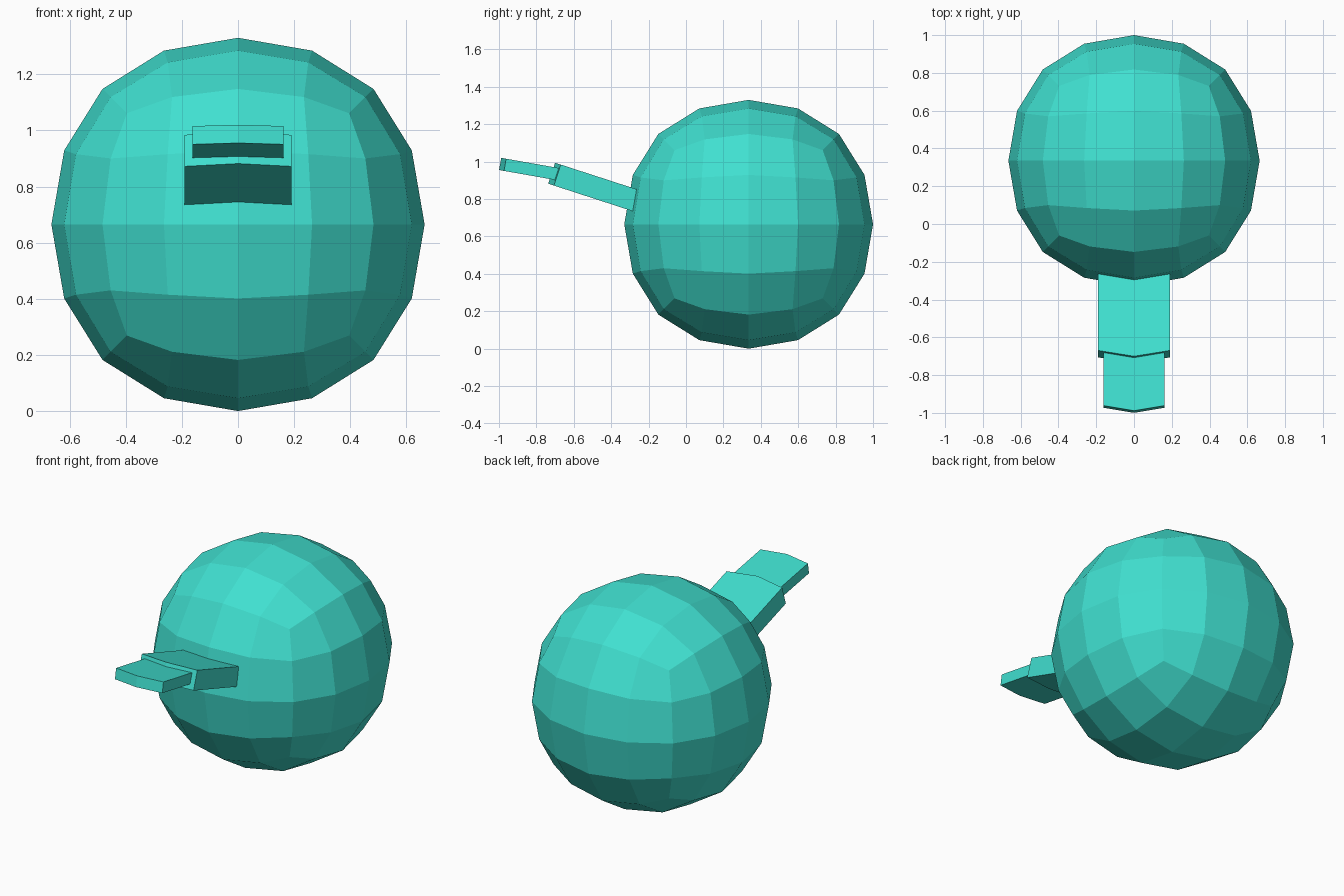
import bpy, bmesh, math
from mathutils import Matrix, Vector

if "Cube" in bpy.data.objects:
    bpy.data.objects.remove(bpy.data.objects["Cube"])

mat = bpy.data.materials.new("turquoise")
mat.diffuse_color = (0.051, 0.745, 0.631, 1)
mat.use_nodes = True
mat.node_tree.nodes["Principled BSDF"].inputs["Base Color"].default_value = mat.diffuse_color


def add_object(name, bm):
    mesh = bpy.data.meshes.new(name)
    bmesh.ops.recalc_face_normals(bm, faces=bm.faces)
    bm.to_mesh(mesh)
    bm.free()
    mesh.materials.append(mat)
    obj = bpy.data.objects.new(name, mesh)
    bpy.context.collection.objects.link(obj)
    return obj


# Round body: a cube rounded by subdivision, flat faces
R = 0.665
bm = bmesh.new()
bmesh.ops.create_cube(bm, size=2 * R / 0.8395)
body = add_object("body", bm)
body.location = (0, 1 - R, R)
sub = body.modifiers.new("round", 'SUBSURF')
sub.levels = sub.render_levels = 2


# Tilted plate with a shallow pointed front edge; origin at top front tip
def plate(name, tip, half_width, length, thickness, tilt, point):
    outline = [(0, 0), (half_width, point), (half_width, length),
               (0, length), (-half_width, point + 0)]
    outline = [(0, 0), (half_width, point), (half_width, length),
               (-half_width, length), (-half_width, point)]
    bm = bmesh.new()
    face = bm.faces.new([bm.verts.new((x, y, 0)) for x, y in outline])
    ext = bmesh.ops.extrude_face_region(bm, geom=[face])
    verts = [g for g in ext["geom"] if isinstance(g, bmesh.types.BMVert)]
    bmesh.ops.translate(bm, verts=verts, vec=Vector((0, 0, -thickness)))
    bm.transform(Matrix.Translation(tip) @ Matrix.Rotation(math.radians(-tilt), 4, 'X'))
    return add_object(name, bm)


# Two-step beak
plate("beak_base", (0, -0.70, 0.994), 0.19, 0.55, 0.118, 18, 0.032)
plate("beak_tip", (0, -0.988, 1.02), 0.162, 0.38, 0.066, 10, 0.027)
